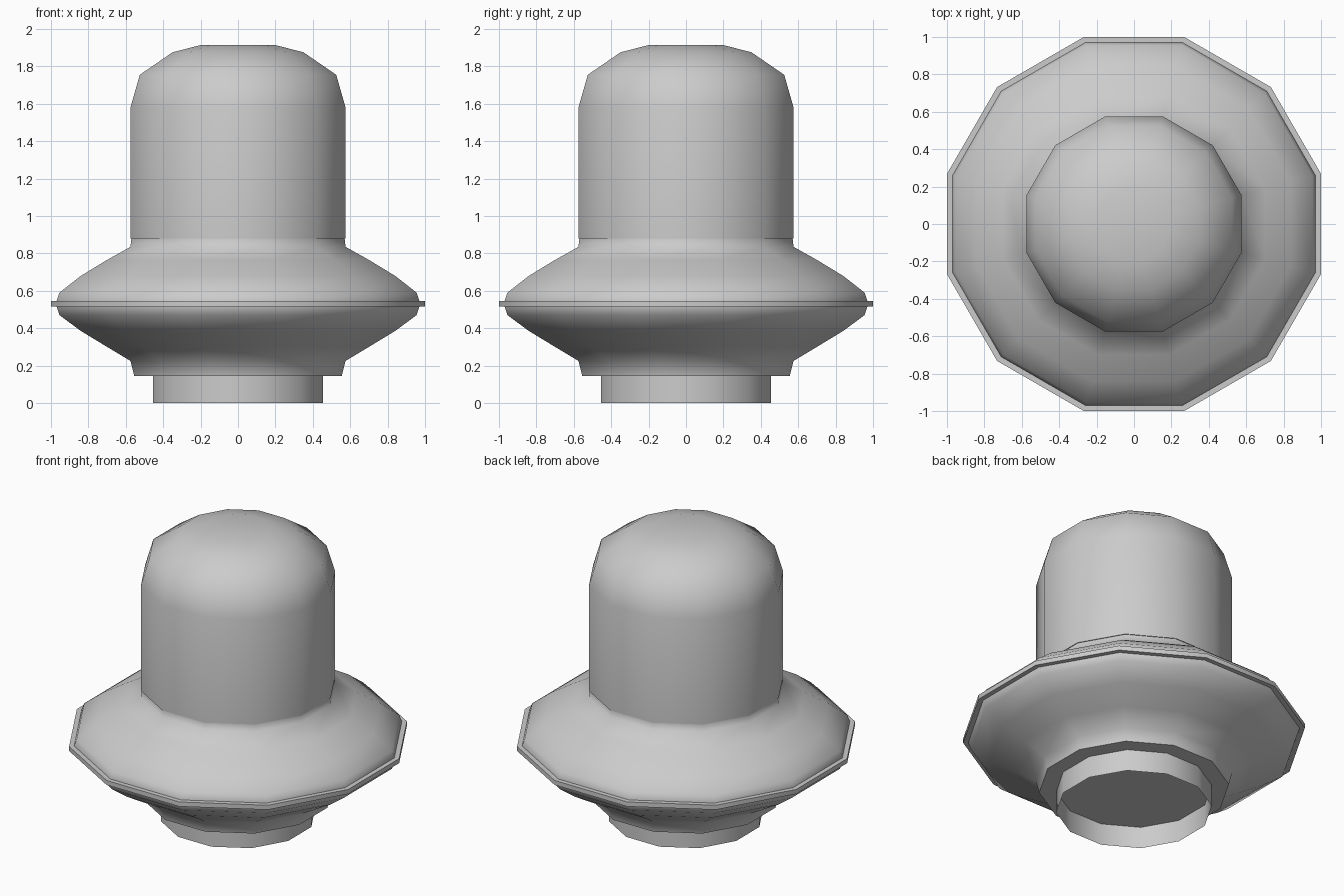
import bpy, bmesh, math

if "Cube" in bpy.data.objects:
    bpy.data.objects.remove(bpy.data.objects["Cube"])

SIDES = 12
FLAT = math.cos(math.pi / SIDES)   # flats, not corners, lie on the axes


def lathe(name, profile, angle, closed=False):
    """Spin a (flat radius, z) profile into a 12-sided part; radius 0 makes a cap."""
    bm = bmesh.new()
    rings = []
    for r, z in profile:
        if r == 0:
            rings.append(None)
            continue
        rings.append([bm.verts.new((r / FLAT * math.cos(a), r / FLAT * math.sin(a), z))
                      for a in (math.tau * (i + 0.5) / SIDES for i in range(SIDES))])
    pairs = list(zip(rings, rings[1:]))
    if closed:
        pairs.append((rings[-1], rings[0]))
    for lo, hi in pairs:
        if lo is None:
            bm.faces.new(hi[::-1])
        elif hi is None:
            bm.faces.new(lo)
        else:
            for i in range(SIDES):
                j = (i + 1) % SIDES
                bm.faces.new((lo[i], lo[j], hi[j], hi[i]))
    mesh = bpy.data.meshes.new(name)
    bm.to_mesh(mesh)
    bm.free()
    obj = bpy.data.objects.new(name, mesh)
    bpy.context.collection.objects.link(obj)
    bpy.ops.object.select_all(action='DESELECT')
    obj.select_set(True)
    bpy.context.view_layer.objects.active = obj
    bpy.ops.object.shade_smooth_by_angle(angle=math.radians(angle))
    return obj


# Open collar underneath
lathe("base_collar", [(0.455, 0), (0.455, 0.145)], 40)

# Double-cone skirt, closed at the bottom
lathe("skirt", [(0, 0.145), (0.555, 0.145), (0.575, 0.225), (0.70, 0.30),
                (0.84, 0.385), (0.955, 0.47), (0.97, 0.515), (0.97, 0.545),
                (0.955, 0.59), (0.84, 0.68), (0.70, 0.765), (0.575, 0.835),
                (0.57, 0.88)], 65)

# Thin rim band around the widest point
lathe("rim_band", [(0.96, 0.515), (1.0, 0.515), (1.0, 0.545), (0.96, 0.545)], 40)

# Upright body with rounded top
lathe("domed_body", [(0.56, 0.88), (0.575, 0.88), (0.575, 1.58), (0.525, 1.755),
                     (0.35, 1.875), (0.195, 1.915), (0, 1.915)], 45)
